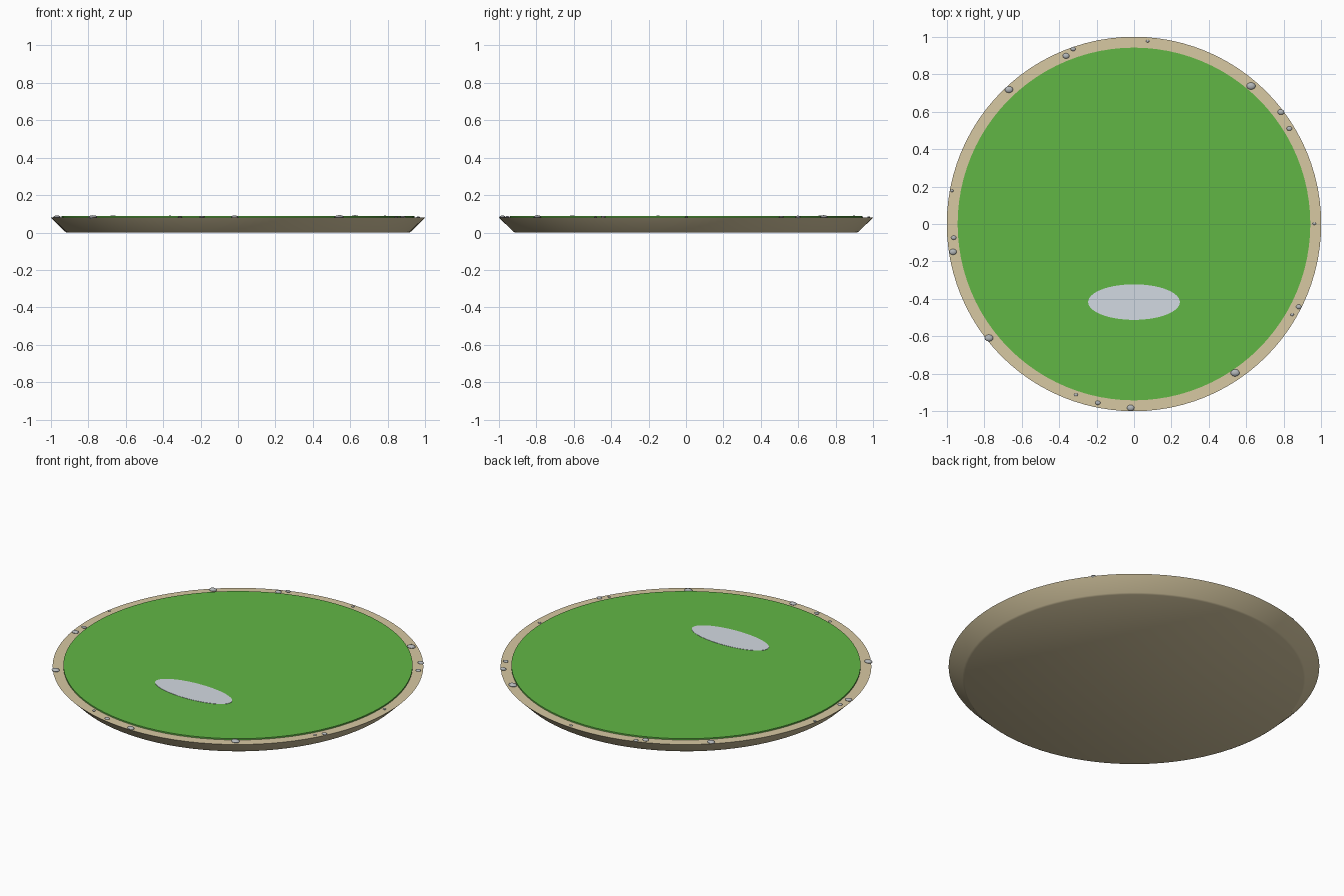
import bpy, bmesh, math
from mathutils import Matrix

if "Cube" in bpy.data.objects:
    bpy.data.objects.remove(bpy.data.objects["Cube"])

def material(name, rgb):
    m = bpy.data.materials.new(name)
    m.diffuse_color = (*rgb, 1)
    m.use_nodes = True
    m.node_tree.nodes["Principled BSDF"].inputs["Base Color"].default_value = m.diffuse_color
    return m

def finish(bm, name, mat):
    bmesh.ops.recalc_face_normals(bm, faces=bm.faces)
    me = bpy.data.meshes.new(name)
    bm.to_mesh(me)
    bm.free()
    me.materials.append(mat)
    ob = bpy.data.objects.new(name, me)
    bpy.context.collection.objects.link(ob)
    bpy.ops.object.select_all(action='DESELECT')
    ob.select_set(True)
    bpy.context.view_layer.objects.active = ob
    bpy.ops.object.shade_smooth_by_angle(angle=math.radians(35))
    return ob

def round_slab(name, profile, mat, segs=96, sx=1, sy=1, centre=(0, 0)):
    """Closed solid of stacked rings; profile is (radius, z) from bottom to top."""
    bm = bmesh.new()
    rings = []
    for r, z in profile:
        rings.append([bm.verts.new((centre[0] + sx * r * math.cos(2 * math.pi * i / segs),
                                    centre[1] + sy * r * math.sin(2 * math.pi * i / segs), z))
                      for i in range(segs)])
    for a, b in zip(rings, rings[1:]):
        for i in range(segs):
            j = (i + 1) % segs
            bm.faces.new((a[i], a[j], b[j], b[i]))
    bm.faces.new(rings[0][::-1])
    bm.faces.new(rings[-1])
    return finish(bm, name, mat)

sand = material("sand", (0.68, 0.58, 0.36))
grass = material("grass", (0.12, 0.47, 0.06))
pale = material("pale_water", (0.65, 0.70, 0.76))
stone = material("stone", (0.45, 0.47, 0.48))

# Sloping sandy base, grass top and pale oval patch
round_slab("sand_base", [(0.915, 0), (0.925, 0.006), (1.0, 0.08)], sand)
round_slab("grass_disc", [(0.942, 0.078), (0.942, 0.088)], grass)
round_slab("oval_patch", [(1, 0.086), (1, 0.0895)], pale, 64, 0.245, 0.095, (0, -0.417))

# Pebbles scattered on the rim: x, y, radius
pebbles = [
    (-0.325, 0.935, .014), (-0.363, 0.898, .018), (-0.668, 0.718, .022),
    (0.625, 0.737, .024), (0.785, 0.598, .018), (0.830, 0.510, .015),
    (0.963, 0.002, .009), (0.073, 0.977, .009), (-0.973, 0.178, .009),
    (-0.963, -0.073, .014), (-0.967, -0.149, .020), (-0.775, -0.609, .023),
    (-0.310, -0.912, .010), (-0.193, -0.955, .014), (-0.018, -0.982, .020),
    (0.540, -0.795, .024), (0.845, -0.484, .009), (0.880, -0.442, .015)]
bm = bmesh.new()
for x, y, r in pebbles:
    bmesh.ops.create_uvsphere(bm, u_segments=12, v_segments=8, radius=1,
                              matrix=Matrix.Translation((x, y, 0.082)) @ Matrix.Diagonal((r, r * 0.8, r * 0.45, 1)))
finish(bm, "rim_pebbles", stone)
